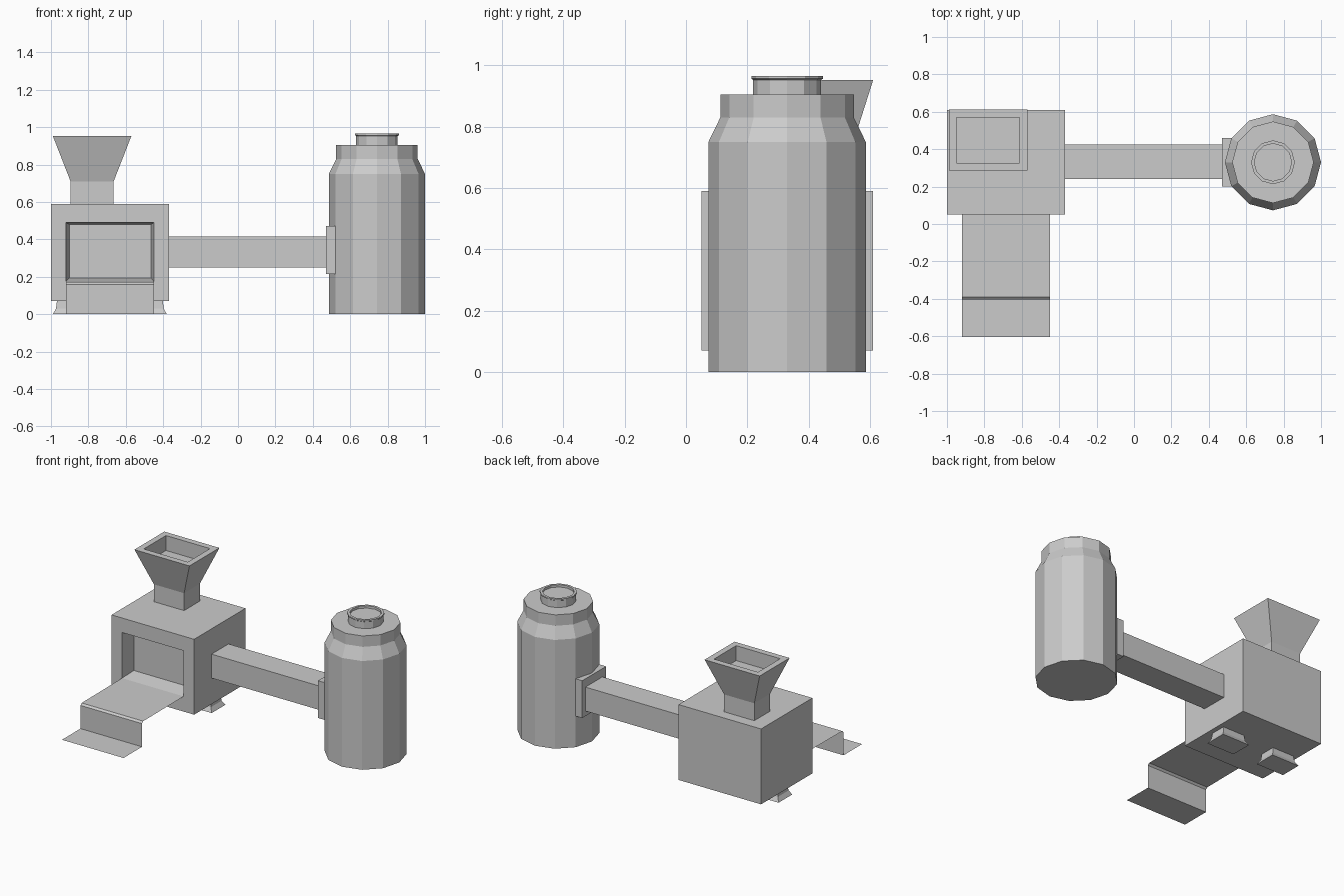
import bpy, bmesh
from math import cos, sin, tau

if "Cube" in bpy.data.objects:
    bpy.data.objects.remove(bpy.data.objects["Cube"])


def make(name, build):
    bm = bmesh.new()
    build(bm)
    me = bpy.data.meshes.new(name)
    bm.to_mesh(me)
    bm.free()
    ob = bpy.data.objects.new(name, me)
    bpy.context.collection.objects.link(ob)
    return ob


def loft(name, rings):
    """Join rings of equal point count and cap both ends."""
    def build(bm):
        loops = [[bm.verts.new(p) for p in r] for r in rings]
        n = len(loops[0])
        for a, b in zip(loops, loops[1:]):
            for i in range(n):
                j = (i + 1) % n
                bm.faces.new((a[i], a[j], b[j], b[i]))
        bm.faces.new(loops[0][::-1])
        bm.faces.new(loops[-1])
        bmesh.ops.recalc_face_normals(bm, faces=bm.faces)
    return make(name, build)


def rect_z(cx, cy, hx, hy, z):
    return [(cx + sx * hx, cy + sy * hy, z)
            for sx, sy in ((-1, -1), (1, -1), (1, 1), (-1, 1))]


def rect_y(x0, x1, z0, z1, y):
    return [(x0, y, z0), (x1, y, z0), (x1, y, z1), (x0, y, z1)]


def circle(cx, cy, r, z, n=12):
    return [(cx + r * cos(tau * i / n), cy + r * sin(tau * i / n), z) for i in range(n)]


# Machine body with tapered recess in the front
loft("machine_body", [
    rect_y(-1, -0.37, 0.07, 0.59, 0.61),
    rect_y(-1, -0.37, 0.07, 0.59, 0.05),
    rect_y(-0.92, -0.45, 0.175, 0.49, 0.05),
    rect_y(-0.90, -0.465, 0.195, 0.48, 0.15)])

# Flared feet
for side, x in (("left", -0.885), ("right", -0.485)):
    loft(side + "_foot", [rect_z(x, 0.33, h, h - 0.03, z)
                          for h, z in ((0.083, 0.07), (0.088, 0.03), (0.105, 0))])

# Feed hopper with hollow top
loft("hopper", [rect_z(-0.78, 0.448, hx, hy, z) for hx, hy, z in (
    (0.115, 0.086, 0.59), (0.115, 0.086, 0.71), (0.21, 0.163, 0.953),
    (0.168, 0.121, 0.953), (0.168, 0.121, 0.85))])

# Stepped delivery chute, a thin sheet
profile = [(0.05, 0.175), (-0.39, 0.172), (-0.403, 0.16), (-0.403, 0), (-0.605, 0)]


def chute(bm):
    rows = [[bm.verts.new((x, y, z)) for x in (-0.92, -0.45)] for y, z in profile]
    for a, b in zip(rows, rows[1:]):
        bm.faces.new((a[0], b[0], b[1], a[1]))


make("chute", chute)

# Square duct and its mounting plate
loft("duct", [rect_y(-0.37, 0.49, 0.25, 0.415, y) for y in (0.425, 0.24)])
loft("duct_plate", [rect_y(0.47, 0.535, 0.215, 0.472, y) for y in (0.46, 0.2)])

# Twelve-sided tank and lipped cap
TX, TY = 0.743, 0.33
loft("tank", [circle(TX, TY, r, z) for r, z in (
    (0.257, 0), (0.257, 0.75), (0.218, 0.83), (0.218, 0.905))])
loft("tank_cap", [circle(TX, TY, r, z) for r, z in (
    (0.111, 0.9), (0.111, 0.953), (0.117, 0.957), (0.117, 0.966),
    (0.1, 0.966), (0.1, 0.95))])
